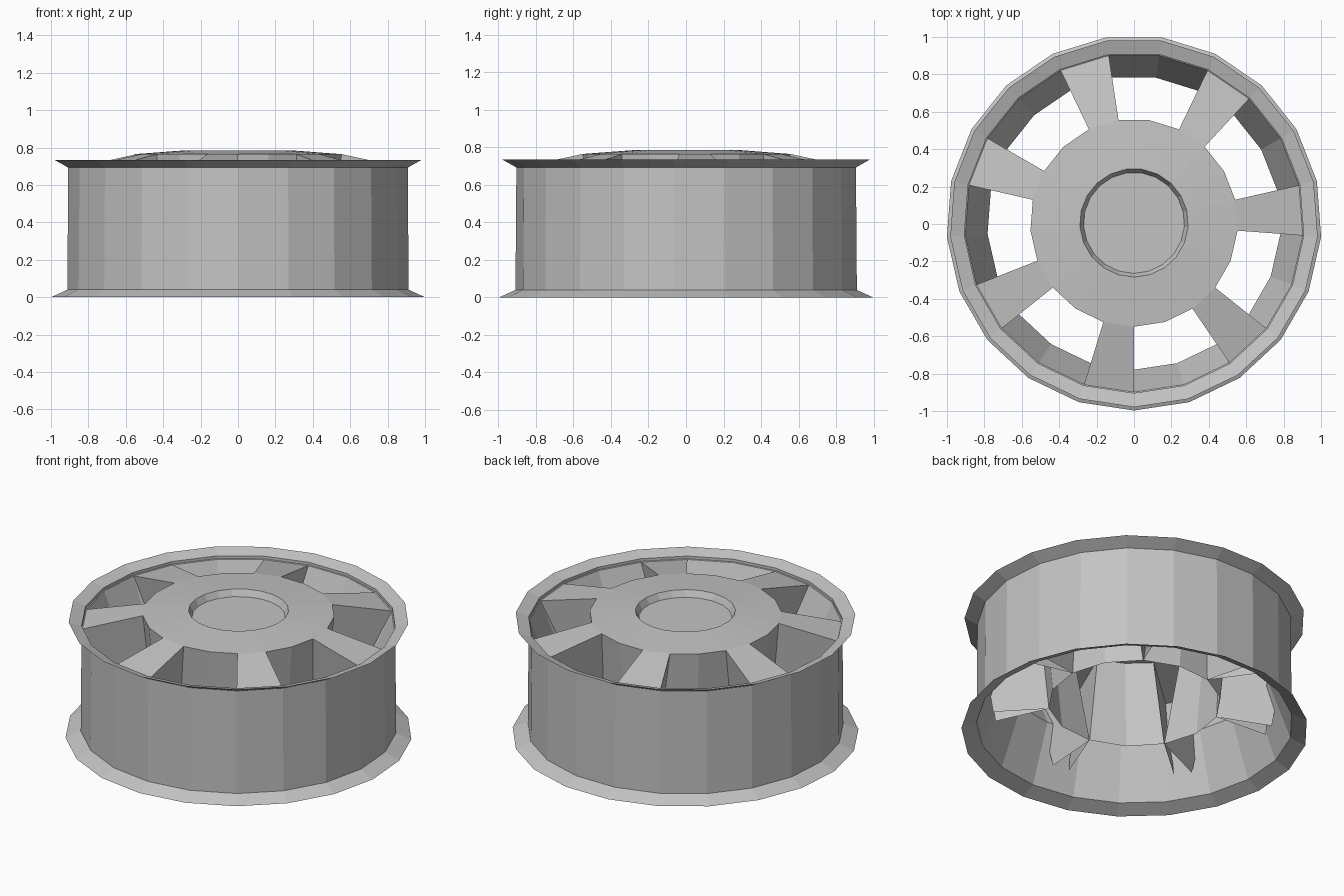
import bpy
import bmesh
from math import sin, cos, tau, pi

if "Cube" in bpy.data.objects:
    bpy.data.objects.remove(bpy.data.objects["Cube"], do_unlink=True)

SPOKES = 7
SIDES = 3 * SPOKES
STEP = tau / SIDES
START = -pi / 2
SHIFT_Y = 0.006

metal = bpy.data.materials.new("light grey metal")
metal.use_nodes = True
GREY = (0.55, 0.55, 0.55, 1)
metal.diffuse_color = GREY
metal.node_tree.nodes["Principled BSDF"].inputs["Base Color"].default_value = GREY


def point(r, step, z):
    """Position at radius r, a number of rim steps round, and height z."""
    a = START + step * STEP
    return (r * cos(a), r * sin(a) + SHIFT_Y, z)


def finish(name, bm):
    bmesh.ops.remove_doubles(bm, verts=bm.verts, dist=0.0005)
    bmesh.ops.recalc_face_normals(bm, faces=bm.faces)
    mesh = bpy.data.meshes.new(name)
    bm.to_mesh(mesh)
    bm.free()
    mesh.materials.append(metal)
    obj = bpy.data.objects.new(name, mesh)
    bpy.context.collection.objects.link(obj)
    return obj


def face(bm, *points):
    bm.faces.new([bm.verts.new(p) for p in points])


def lathe(name, profile, cap=False):
    bm = bmesh.new()
    for i in range(SIDES):
        for (r0, z0), (r1, z1) in zip(profile, profile[1:]):
            face(bm, point(r0, i, z0), point(r0, i + 1, z0),
                 point(r1, i + 1, z1), point(r1, i, z1))
    if cap:
        r, z = profile[-1]
        face(bm, *[point(r, i, z) for i in range(SIDES)])
    return finish(name, bm)


# Outer barrel with flared lips, and the inner wall with its narrow waist
lathe("rim_barrel", [(1.003, 0), (0.915, 0.04), (0.91, 0.71), (0.985, 0.735),
                     (0.905, 0.69), (0.785, 0.40), (0.915, 0.04)])

# Domed hub with a shallow round recess
HUB_R, HUB_Z = 0.555, 0.765
lathe("hub_face", [(HUB_R, HUB_Z), (0.29, 0.785), (0.27, 0.745)], cap=True)

# Hub skirt: wide panels below each opening that meet under the spokes
FOOT_R, FOOT_Z = 0.5, 0.18
bm = bmesh.new()
for s in range(SPOKES):
    mid = 3 * s + 1
    for side in (-1, 1):
        face(bm, point(HUB_R, mid, HUB_Z), point(HUB_R, mid + side, HUB_Z),
             point(FOOT_R, mid + 1.5 * side, FOOT_Z), point(FOOT_R, mid, FOOT_Z))
finish("hub_skirt", bm)

# Spokes: sloping top plate and two converging side walls, open underneath
for s in range(SPOKES):
    bm = bmesh.new()
    mid = 3 * s - 0.5
    left, right = mid - 0.5, mid + 0.5
    face(bm, point(HUB_R, left, HUB_Z), point(HUB_R, right, HUB_Z),
         point(0.905, right, 0.69), point(0.905, left, 0.69))
    for side in (-1, 1):
        face(bm, point(HUB_R, mid + side / 2, HUB_Z),
             point(0.905, mid + side / 2, 0.69),
             point(0.82, mid + 0.22 * side, 0.15),
             point(FOOT_R, mid, FOOT_Z))
    finish(f"spoke_{s + 1}", bm)
